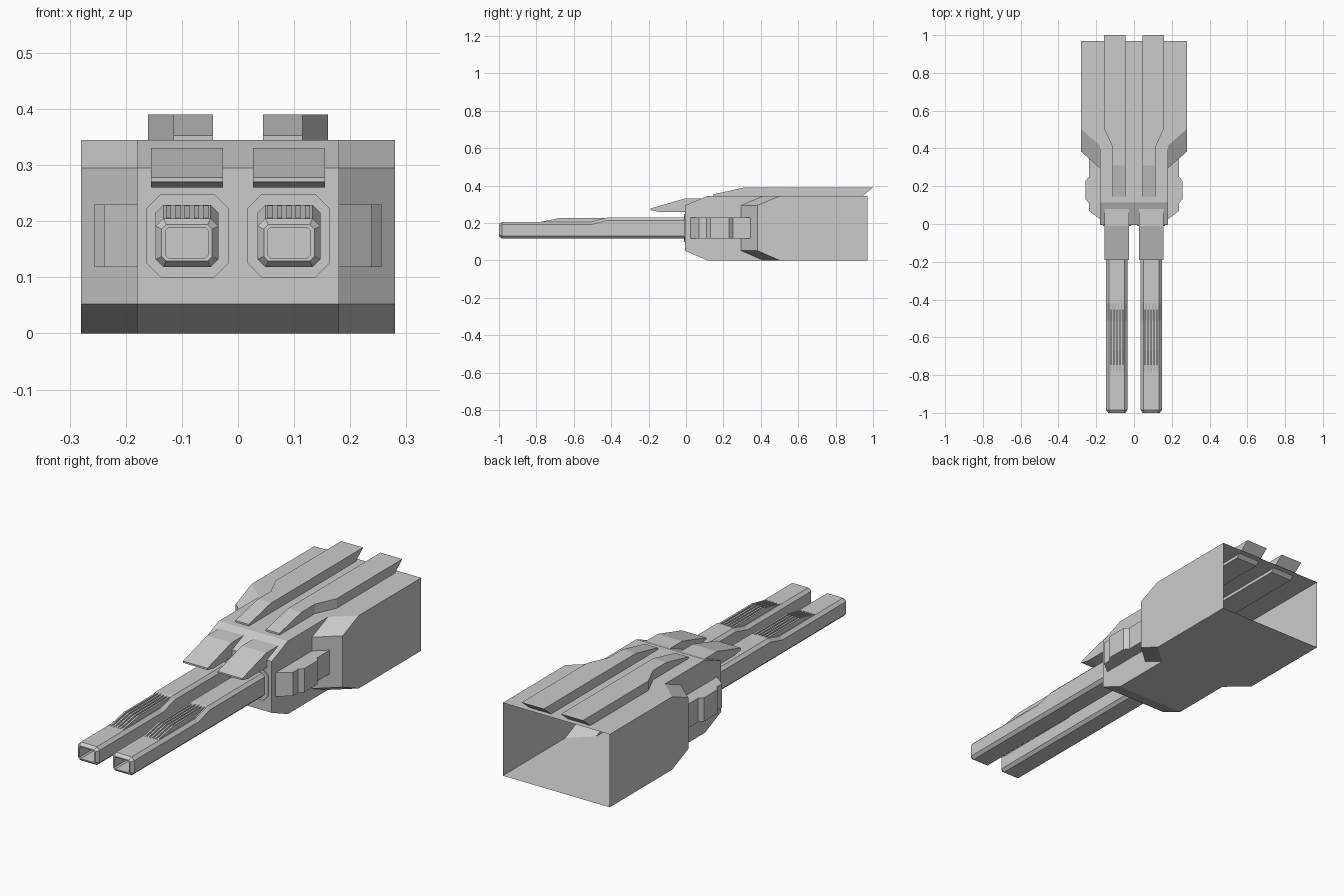
import bpy, bmesh

if "Cube" in bpy.data.objects:
    bpy.data.objects.remove(bpy.data.objects["Cube"])


def loft(name, rings, side=1, cap=True, skip=()):
    """Skin a list of equal-length rings; side=-1 mirrors across x."""
    bm = bmesh.new()
    vr = [[bm.verts.new((side * x, y, z)) for x, y, z in r] for r in rings]
    n = len(rings[0])
    for a, b in zip(vr, vr[1:]):
        for i in range(n):
            if i not in skip:
                j = (i + 1) % n
                bm.faces.new((a[i], a[j], b[j], b[i]))
    if cap:
        bm.faces.new(vr[0])
        bm.faces.new(vr[-1])
    bmesh.ops.recalc_face_normals(bm, faces=bm.faces)
    me = bpy.data.meshes.new(name)
    bm.to_mesh(me)
    bm.free()
    ob = bpy.data.objects.new(name, me)
    bpy.context.collection.objects.link(ob)
    return ob


def octagon(x0, x1, z0, z1, c, y):
    """Rectangle with cut corners, facing along y."""
    return [(x0 + c, y, z0), (x1 - c, y, z0), (x1, y, z0 + c), (x1, y, z1 - c),
            (x1 - c, y, z1), (x0 + c, y, z1), (x0, y, z1 - c), (x0, y, z0 + c)]


def side_profile(name, profile, x0, x1, side):
    """Extrude a (y, z) profile along x."""
    return loft(name, [[(x, y, z) for y, z in profile] for x in (x0, x1)], side)


# Housing: stacked plan outlines, hollow and open at the back
def plan(z, d):
    half = [(.18, -.005 + d), (.18, .295 + d), (.28, .383 + d), (.28, .97)]
    return [(x, y, z) for x, y in half] + [(-x, y, z) for x, y in reversed(half)]


loft("housing", [plan(0, .12), plan(.052, 0), plan(.295, 0), plan(.345, .12)], skip=(3,))

for s, tag in ((1, "right"), (-1, "left")):
    # Hollow barrel with bevelled muzzle and raised rear section
    loft(f"barrel_{tag}", [
        octagon(.053, .129, .134, .189, .006, -.88),
        octagon(.053, .129, .134, .189, .006, -1.0),
        octagon(.046, .136, .129, .194, .008, -1.0),
        octagon(.035, .147, .118, .205, .014, -.985),
        octagon(.035, .147, .118, .205, .014, -.51),
        octagon(.035, .147, .118, .229, .014, -.42),
        octagon(.035, .147, .118, .229, .014, .02)], s)

    # Collar plate where the barrel meets the housing
    loft(f"barrel_collar_{tag}", [octagon(.017, .163, .1, .248, .025, y)
                                  for y in (-.01, .01)], s)

    # Cooling fins on the barrel
    for i in range(5):
        x = .053 + i * .0165
        side_profile(f"cooling_fin_{tag}_{i}",
                     [(-.78, .2), (-.78, .206), (-.67, .228), (-.42, .228), (-.42, .2)],
                     x, x + .009, s)

    # Sloped guard above the barrel
    side_profile(f"barrel_guard_{tag}",
                 [(-.19, .278), (-.19, .27), (-.145, .26), (.03, .26),
                  (.09, .33), (-.01, .33)], .027, .155, s)

    # Roof rail: narrow sloped nose, wide body, undercut tail
    stations = [(.145, .115, .353), (.31, .115, .39), (.41, .115, .39),
                (.51, .16, .39), (1.0, .16, .39)]
    rings = []
    for y, x, z in stations:
        yb = .925 if y == 1.0 else y
        rings.append([(.045, yb, .33), (x, yb, .33), (x, y, z), (.045, y, z)])
    loft(f"roof_rail_{tag}", rings, s)

    # Stepped pod on the side
    pod = [(.17, .025), (.18, .025), (.238, .07), (.238, .11), (.256, .13),
           (.256, .23), (.238, .25), (.238, .345), (.17, .345)]
    loft(f"side_pod_{tag}", [[(x, y, z) for x, y in pod] for z in (.118, .23)], s)
